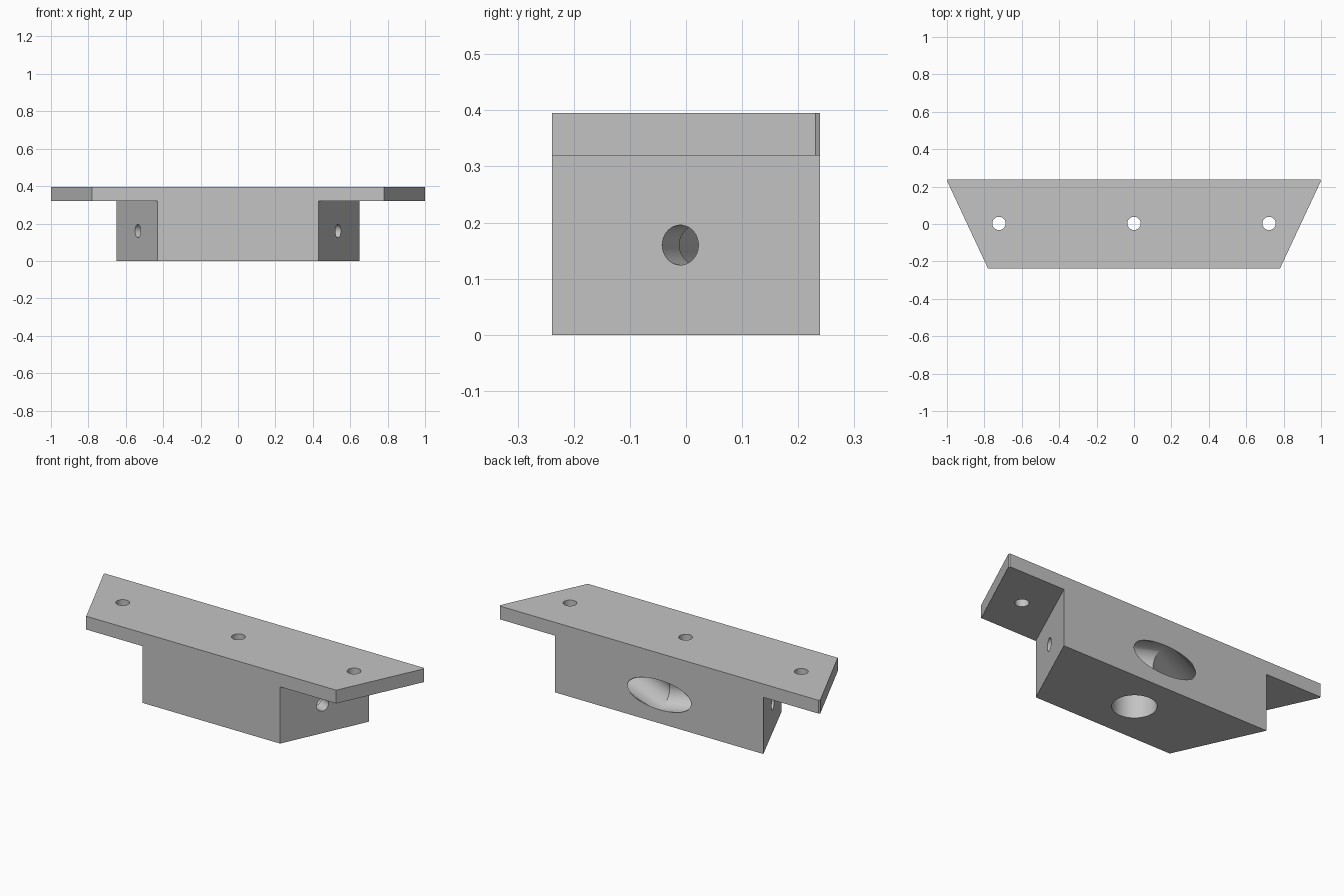
import bpy, bmesh
from mathutils import Vector

cube = bpy.data.objects.get("Cube")
if cube:
    bpy.data.objects.remove(cube, do_unlink=True)

mat = bpy.data.materials.new("plain grey")
mat.use_nodes = True
GREY = (0.55, 0.55, 0.55, 1)
mat.diffuse_color = GREY
mat.node_tree.nodes["Principled BSDF"].inputs["Base Color"].default_value = GREY

HALF_Y = 0.239      # half depth
FLANGE_Z = 0.32     # underside of the top plate
TOP_Z = 0.395
SCREW_R = 0.0355
BORE_Z = 0.16


def make_object(name, bm):
    bmesh.ops.recalc_face_normals(bm, faces=bm.faces)
    mesh = bpy.data.meshes.new(name)
    bm.to_mesh(mesh)
    bm.free()
    mesh.materials.append(mat)
    obj = bpy.data.objects.new(name, mesh)
    bpy.context.collection.objects.link(obj)
    return obj


def prism(name, half_outline, z0, z1):
    """Extrude an outline mirrored across x = 0."""
    outline = half_outline + [(-x, y) for x, y in reversed(half_outline)]
    bm = bmesh.new()
    face = bm.faces.new([bm.verts.new((x, y, z0)) for x, y in outline])
    top = bmesh.ops.extrude_face_region(bm, geom=[face])
    verts = [v for v in top["geom"] if isinstance(v, bmesh.types.BMVert)]
    bmesh.ops.translate(bm, verts=verts, vec=(0, 0, z1 - z0))
    return make_object(name, bm)


def drill(name, start, end, radius):
    """Cylinder cutter running between two points."""
    start, end = Vector(start), Vector(end)
    axis = end - start
    bm = bmesh.new()
    bmesh.ops.create_cone(bm, cap_ends=True, segments=64, radius1=radius,
                          radius2=radius, depth=axis.length)
    obj = make_object(name, bm)
    obj.rotation_mode = "QUATERNION"
    obj.rotation_quaternion = axis.to_track_quat("Z", "Y")
    obj.location = (start + end) / 2
    obj.hide_render = True
    return obj


def combine(target, other, operation):
    """Apply a boolean and discard the helper."""
    bpy.context.view_layer.update()
    mod = target.modifiers.new(operation.lower(), "BOOLEAN")
    mod.operation = operation
    mod.solver = "EXACT"
    mod.object = other
    bpy.context.view_layer.objects.active = target
    bpy.ops.object.modifier_apply(modifier=mod.name)
    bpy.data.objects.remove(other, do_unlink=True)


# Tapered block joined to the wider top plate with clipped rear tips
bracket = prism("mounting_bracket",
                [(0.43, -HALF_Y), (0.65, HALF_Y)], 0, 0.36)
plate = prism("top_plate", [(0.78, -HALF_Y), (1.0, 0.231), (0.995, HALF_Y)],
              FLANGE_Z, TOP_Z)
combine(bracket, plate, "UNION")

# Vertical screw holes, with a wide counterbore under the middle one
for x in (-0.722, 0, 0.722):
    combine(bracket, drill("screw_hole", (x, 0.003, 0.25), (x, 0.003, 0.5),
                           SCREW_R), "DIFFERENCE")
combine(bracket, drill("lower_bore", (0, 0.003, -0.1), (0, 0.003, FLANGE_Z), 0.112),
        "DIFFERENCE")

# Angled screw holes square to the sloped ends, counterbored out of the back
for side in (1, -1):
    entry = Vector((side * 0.535, -0.01, BORE_Z))
    inward = Vector((-side * 0.908, 0.419, 0)).normalized()
    combine(bracket, drill("end_hole", entry - inward * 0.1,
                           entry + inward * 0.2, SCREW_R), "DIFFERENCE")
    combine(bracket, drill("angled_bore", entry + inward * 0.073,
                           entry + inward * 1.0, 0.083), "DIFFERENCE")

# Smooth bores, crisp edges
bpy.ops.object.select_all(action="DESELECT")
bracket.select_set(True)
bpy.context.view_layer.objects.active = bracket
bpy.ops.object.shade_smooth_by_angle(angle=0.4)
